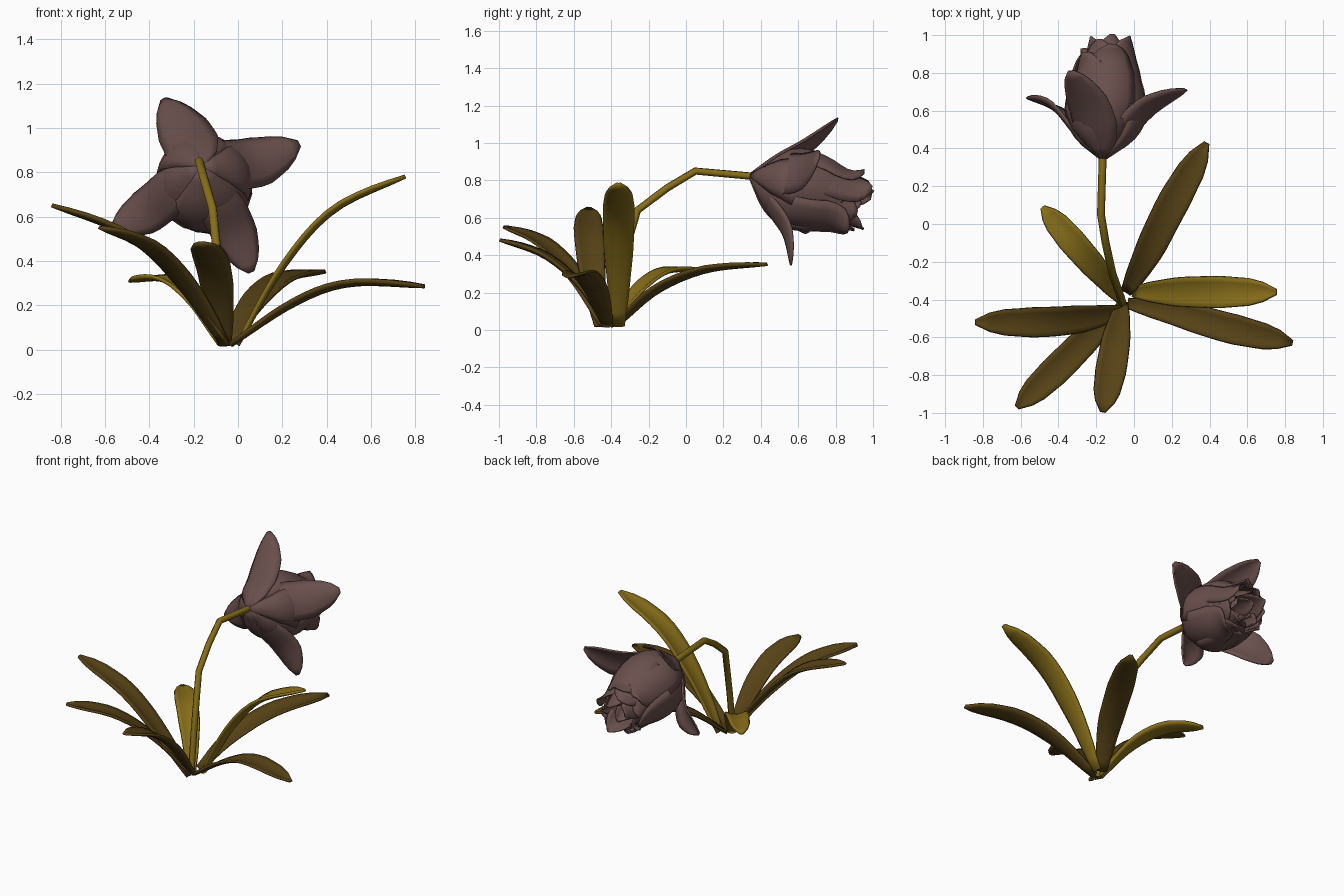
import bpy, math, random
from mathutils import Vector as V

if "Cube" in bpy.data.objects:
    bpy.data.objects.remove(bpy.data.objects["Cube"])

random.seed(4)


def material(name, color):
    m = bpy.data.materials.new(name)
    m.diffuse_color = (*color, 1)
    m.use_nodes = True
    m.node_tree.nodes["Principled BSDF"].inputs["Base Color"].default_value = m.diffuse_color
    return m


light_green = material("light_leaf", (0.24, 0.155, 0.01))
dark_green = material("dark_leaf", (0.095, 0.055, 0.008))
petal_mat = material("petal", (0.14, 0.078, 0.072))


def sample(pts, t):
    """Smooth (Catmull-Rom) point at t in 0..1 along a short list of vectors."""
    p = [pts[0] * 2 - pts[1]] + pts + [pts[-1] * 2 - pts[-2]]
    s = min(t, 0.99999) * (len(pts) - 1)
    i, f = int(s), s - int(s)
    a, b, c, d = p[i:i + 4]
    return 0.5 * (b * 2 + (c - a) * f + (a * 2 - b * 5 + c * 4 - d) * f * f
                  + (b * 3 - a - c * 3 + d) * f ** 3)


def profile(table, t):
    """Linear lookup in (t, value) pairs."""
    for (t0, v0), (t1, v1) in zip(table, table[1:]):
        if t <= t1:
            return v0 + (v1 - v0) * (t - t0) / (t1 - t0)
    return table[-1][1]


LEAF = [(0, .35), (.15, .62), (.4, .92), (.7, 1), (.86, .85), (.95, .55), (1, .15)]
PETAL = [(0, .12), (.2, .55), (.45, .95), (.6, 1), (.8, .75), (.93, .35), (1, .06)]
BROAD = [(0, .12), (.2, .7), (.45, 1), (.7, .95), (.85, .7), (.95, .4), (1, .12)]


def blade(name, points, half, shape, up, cup, mat, thick, rows=14, cols=6, wave=0):
    """Leaf or petal: a cupped strip along a path, given thickness."""
    pts = [V(p) for p in points]
    side = V(up).cross(pts[-1] - pts[0]).normalized()
    ph = random.uniform(0, 6)
    verts, faces = [], []
    for i in range(rows + 1):
        t = i / rows
        c = sample(pts, t)
        tan = (sample(pts, min(t + .02, 1)) - sample(pts, max(t - .02, 0))).normalized()
        lat = (side - tan * side.dot(tan)).normalized()
        n = tan.cross(lat)
        w = half * profile(shape, t)
        for j in range(cols + 1):
            s = 2 * j / cols - 1
            bend = cup * w * s * s + wave * t * s * math.sin(9 * t + ph)
            verts.append(c + lat * (w * s) + n * bend)
    for i in range(rows):
        for j in range(cols):
            a = i * (cols + 1) + j
            faces.append((a, a + 1, a + cols + 2, a + cols + 1))
    me = bpy.data.meshes.new(name)
    me.from_pydata(verts, [], faces)
    me.materials.append(mat)
    me.shade_smooth()
    ob = bpy.data.objects.new(name, me)
    bpy.context.collection.objects.link(ob)
    sol = ob.modifiers.new("thickness", 'SOLIDIFY')
    sol.thickness, sol.offset = thick, 0
    return ob


# Leaves fanning out from the base
leaves = [
    (dark_green, .083, [(-.04, -.36, .03), (.07, -.16, .2), (.2, .1, .31), (.385, .43, .35)]),
    (light_green, .083, [(.0, -.36, .02), (.2, -.36, .36), (.43, -.36, .62), (.755, -.36, .78)]),
    (dark_green, .078, [(-.03, -.42, .02), (.25, -.48, .2), (.5, -.55, .29), (.84, -.63, .285)]),
    (dark_green, .078, [(-.05, -.46, .02), (-.26, -.50, .29), (-.5, -.52, .51), (-.84, -.52, .65)]),
    (dark_green, .078, [(-.06, -.44, .02), (-.22, -.58, .26), (-.4, -.76, .45), (-.62, -.97, .55)]),
    (dark_green, .08, [(-.06, -.42, .02), (-.09, -.58, .24), (-.12, -.76, .39), (-.165, -.995, .48)]),
    (light_green, .07, [(-.07, -.40, .02), (-.19, -.25, .21), (-.32, -.1, .31), (-.485, .09, .31)]),
]
for k, (mat, half, path) in enumerate(leaves):
    blade(f"leaf_{k + 1}", path, half, LEAF, (0, 0, 1), .25, mat, .016)

# Bent flower stalk
cu = bpy.data.curves.new("stem", 'CURVE')
cu.dimensions = '3D'
cu.bevel_depth, cu.bevel_resolution, cu.use_fill_caps = .021, 1, True
path = [(-.06, -.42, .02), (-.08, -.36, .3), (-.115, -.26, .64),
        (-.15, -.1, .76), (-.175, .05, .85), (-.165, .38, .82)]
sp = cu.splines.new('POLY')
sp.points.add(len(path) - 1)
for q, p in zip(sp.points, path):
    q.co = (*p, 1)
cu.materials.append(light_green)
bpy.context.collection.objects.link(bpy.data.objects.new("stem", cu))

# Flower frame
base = V((-.165, .345, .825))
axis = V((.03, .6, -.165)).normalized()
e1 = axis.cross(V((0, 0, 1))).normalized()
e2 = e1.cross(axis)

# Flared outer petals
outer = [
    (.125, [(-.165, .35, .83), (-.2, .46, .91), (-.25, .62, 1.0), (-.335, .81, 1.13)]),
    (.125, [(-.165, .35, .83), (-.04, .47, .85), (.09, .60, .86), (.275, .71, .93)]),
    (.105, [(-.165, .35, .83), (-.08, .43, .66), (-.01, .52, .52), (.06, .56, .35)]),
    (.11, [(-.165, .35, .83), (-.3, .46, .73), (-.42, .6, .63), (-.565, .665, .55)]),
]
for k, (half, path) in enumerate(outer):
    blade(f"outer_petal_{k + 1}", path, half, BROAD, axis, .3, petal_mat, .01)

# Nested rings of cupped inner petals: count, radius scale, length, half width, turn
rings = [(6, 1.0, .56, .135, .3), (6, .88, .62, .12, .8), (5, .66, .63, .1, .1), (4, .4, .6, .075, .6)]
for r, (count, rs, length, half, turn) in enumerate(rings):
    for k in range(count):
        a = turn + 2 * math.pi * k / count + random.uniform(-.12, .12)
        rad = e1 * math.cos(a) + e2 * math.sin(a)
        ln = length * random.uniform(.93, 1.06)
        tip = random.uniform(.14, .2)
        prof = [(.015, 0), (.155, .2), (.215, .42), (.205, .65), (.17, .86), (tip, 1)]
        path = [base + axis * (h * ln) + rad * (q * rs) for q, h in prof]
        blade(f"inner_petal_{r + 1}_{k + 1}", path, half, BROAD, axis, .4,
              petal_mat, .008, wave=.012)
